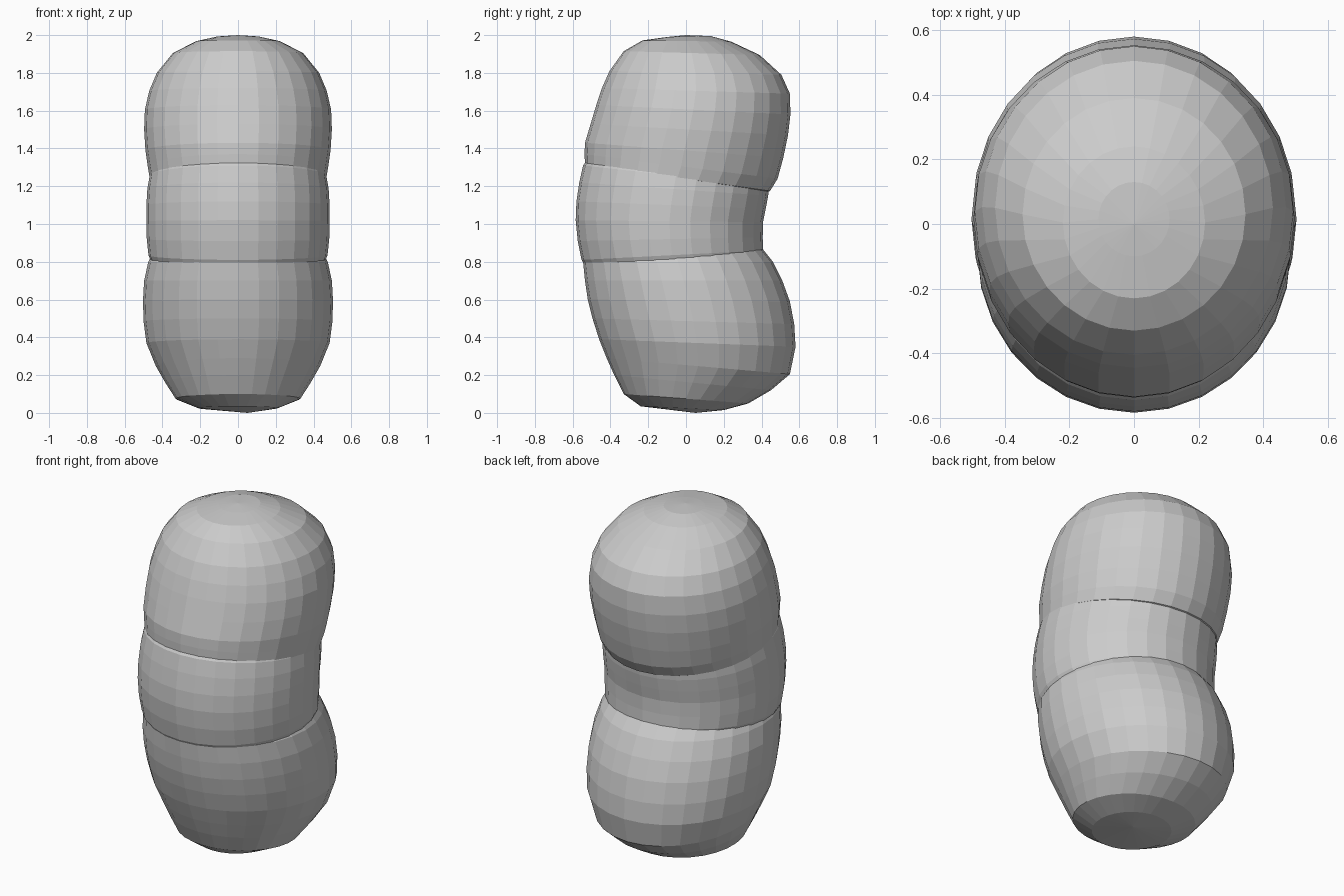
import bpy, bmesh
from math import cos, sin, pi

SEGMENTS = 28


def lobed_body(name, rings, pole_low=None, pole_high=None):
    """Loft tilted oval rings (front y, front z, back y, back z, half width), bottom to top."""
    bm = bmesh.new()
    loops = []
    for yf, zf, yb, zb, hx in rings:
        loop = []
        for i in range(SEGMENTS):
            a = 2 * pi * i / SEGMENTS
            t = (sin(a) + 1) / 2
            loop.append(bm.verts.new((hx * cos(a), yf + (yb - yf) * t, zf + (zb - zf) * t)))
        loops.append(loop)
    for low, high in zip(loops, loops[1:]):
        for i in range(SEGMENTS):
            j = (i + 1) % SEGMENTS
            bm.faces.new((low[i], low[j], high[j], high[i]))
    for loop, pole in ((loops[0], pole_low), (loops[-1], pole_high)):
        if pole:
            tip = bm.verts.new(pole)
            for i in range(SEGMENTS):
                bm.faces.new((loop[i], loop[(i + 1) % SEGMENTS], tip))
        else:
            bm.faces.new(loop)
    bmesh.ops.recalc_face_normals(bm, faces=bm.faces)
    mesh = bpy.data.meshes.new(name)
    bm.to_mesh(mesh)
    bm.free()
    obj = bpy.data.objects.new(name, mesh)
    bpy.context.collection.objects.link(obj)
    return obj


# Lower lobe, bulging backwards, its rim tucked into the waist
lobed_body("lower_lobe", [
    (-0.24, 0.035, 0.20, 0.015, 0.21),
    (-0.33, 0.10, 0.33, 0.05, 0.33),
    (-0.38, 0.20, 0.45, 0.12, 0.385),
    (-0.42, 0.29, 0.55, 0.205, 0.435),
    (-0.46, 0.39, 0.58, 0.35, 0.485),
    (-0.495, 0.50, 0.573, 0.47, 0.50),
    (-0.52, 0.60, 0.55, 0.59, 0.503),
    (-0.535, 0.70, 0.51, 0.70, 0.497),
    (-0.545, 0.80, 0.46, 0.80, 0.475),
    (-0.52, 0.82, 0.40, 0.875, 0.45),
], pole_low=(0.05, 0.05, 0.0))

# Waist band, bulging forwards
lobed_body("waist", [
    (-0.50, 0.72, 0.40, 0.78, 0.44),
    (-0.553, 0.81, 0.408, 0.86, 0.474),
    (-0.573, 0.91, 0.406, 0.93, 0.483),
    (-0.584, 1.02, 0.408, 1.01, 0.485),
    (-0.58, 1.12, 0.422, 1.08, 0.485),
    (-0.565, 1.22, 0.435, 1.15, 0.480),
    (-0.545, 1.31, 0.44, 1.20, 0.468),
    (-0.50, 1.37, 0.41, 1.27, 0.44),
])

# Upper lobe, bulging backwards over the waist
lobed_body("upper_lobe", [
    (-0.51, 1.295, 0.41, 1.16, 0.44),
    (-0.535, 1.315, 0.445, 1.175, 0.468),
    (-0.537, 1.37, 0.485, 1.24, 0.478),
    (-0.535, 1.43, 0.515, 1.35, 0.49),
    (-0.505, 1.53, 0.54, 1.47, 0.497),
    (-0.475, 1.63, 0.553, 1.58, 0.493),
    (-0.445, 1.72, 0.55, 1.69, 0.47),
    (-0.405, 1.81, 0.505, 1.79, 0.43),
    (-0.33, 1.915, 0.39, 1.895, 0.345),
    (-0.23, 1.972, 0.24, 1.965, 0.22),
    (-0.10, 1.99, 0.13, 1.995, 0.11),
], pole_high=(0.0, 0.0, 2.0))
